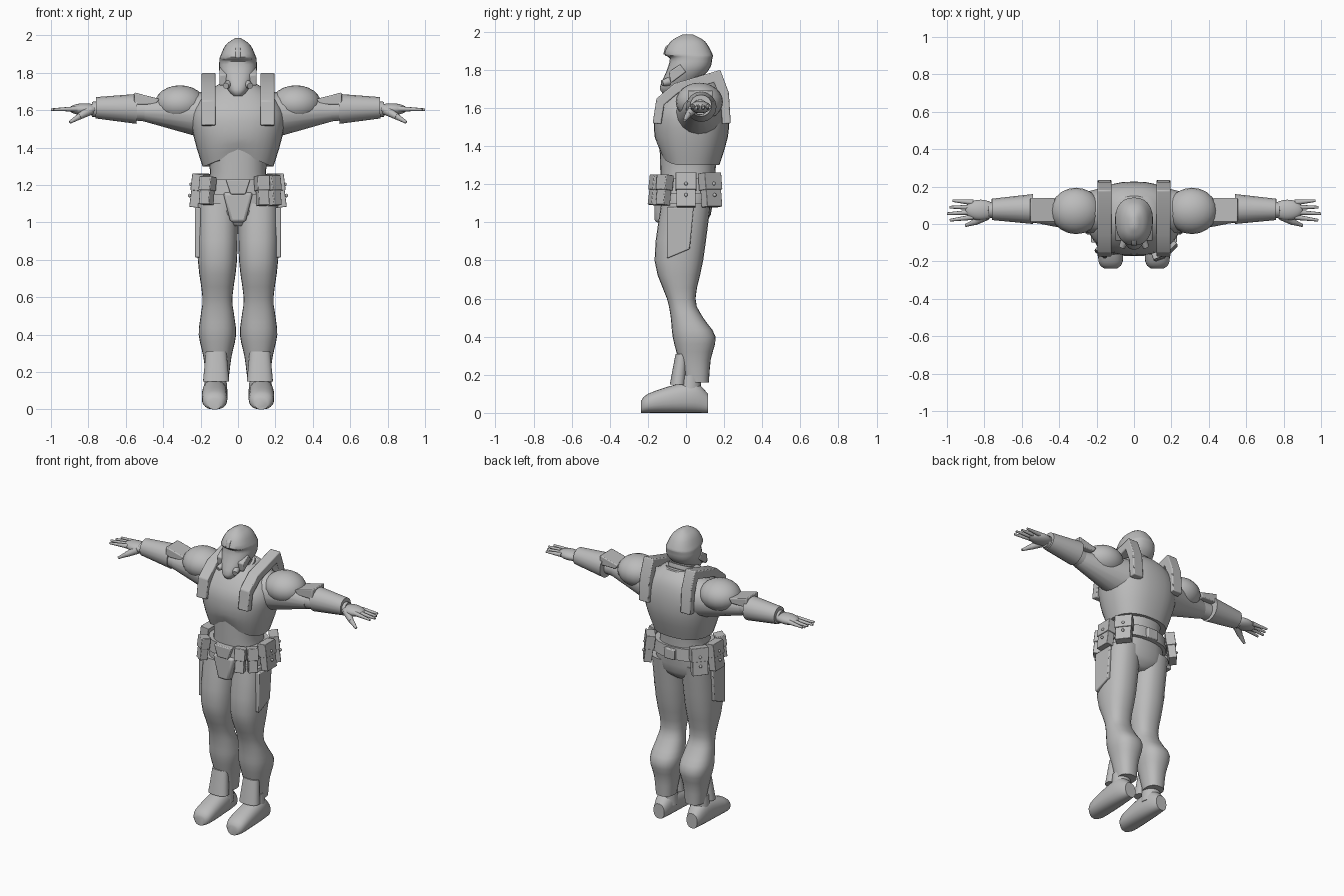
import bpy
import bmesh
import math
from mathutils import Matrix, Vector

starter = bpy.data.objects.get("Cube")
if starter:
    bpy.data.objects.remove(starter)

grey = bpy.data.materials.new("plain grey")
grey.use_nodes = True
tone = (.5, .5, .5, 1)
grey.diffuse_color = tone
grey.node_tree.nodes["Principled BSDF"].inputs["Base Color"].default_value = tone
parts = []


def finish(name, bm, pair=False, bevel=0):
    """Turn a bmesh into a named object, optionally bevelled and mirrored."""
    bmesh.ops.recalc_face_normals(bm, faces=bm.faces)
    mesh = bpy.data.meshes.new(name)
    bm.to_mesh(mesh)
    bm.free()
    mesh.materials.append(grey)
    obj = bpy.data.objects.new(name, mesh)
    bpy.context.collection.objects.link(obj)
    if bevel:
        modifier = obj.modifiers.new("soft edges", "BEVEL")
        modifier.width = bevel
        modifier.segments = 2
    if pair:
        obj.modifiers.new("other side", "MIRROR")
    parts.append(obj)


def bridge(bm, rings):
    """Skin a list of vertex rings and close both ends."""
    for low, high in zip(rings, rings[1:]):
        for k in range(len(low)):
            bm.faces.new((low[k - 1], low[k], high[k], high[k - 1]))
    bm.faces.new(rings[0])
    bm.faces.new(rings[-1])


def smooth_rows(rows, steps=3):
    """Ease through the key sections with a spline."""
    keys = [Vector(row) for row in rows]
    padded = [keys[0], *keys, keys[-1]]
    result = [keys[0]]
    for before, start, end, after in zip(padded, keys, keys[1:], padded[3:]):
        for step in range(steps):
            t = (step + 1) / steps
            rest = 1 - t
            leaving = (end - before) * (t * rest * rest / 2)
            arriving = (after - start) * (t * t * rest / 2)
            result.append(start.lerp(end, t * t * (rest + rest + 1)) + leaving - arriving)
    return result


def loft(name, axis, rows, side=0, sides=24, adjust=None):
    """Rounded body along an axis; a row is position, half width, near, far.
    A body standing off the centre line is mirrored."""
    bm = bmesh.new()
    rings = []
    for position, half, near, far in smooth_rows(rows):
        ring = []
        for k in range(sides):
            angle = math.tau * k / sides
            u, v = (math.copysign(abs(w) ** .85, w) for w in (math.cos(angle), math.sin(angle)))
            co = [side + half * u, (near + far + (far - near) * v) / 2]
            co.insert(axis, position)
            if adjust:
                co[2] += adjust(*co)
            ring.append(bm.verts.new(co))
        rings.append(ring)
    bridge(bm, rings)
    finish(name, bm, pair=bool(side))


def prism(name, axis, outline, start, end, pair=False, bevel=.006):
    """Extrude a flat outline along an axis."""
    bm = bmesh.new()
    rings = []
    for position in (start, end):
        ring = []
        for point in outline:
            co = list(point)
            co.insert(axis, position)
            ring.append(bm.verts.new(co))
        rings.append(ring)
    bridge(bm, rings)
    finish(name, bm, pair, bevel)


def rods(name, start, end, near_radius, far_radius, sides=16):
    """Mirrored pair of tapered rods."""
    bm = bmesh.new()
    start, end = Vector(start), Vector(end)
    turn = (end - start).to_track_quat("Z", "Y")
    rings = []
    for centre, radius in ((start, near_radius), (end, far_radius)):
        angles = [math.tau * k / sides for k in range(sides)]
        rings.append([bm.verts.new(centre + turn @ Vector(
            (radius * math.cos(a), radius * math.sin(a), 0))) for a in angles])
    bridge(bm, rings)
    finish(name, bm, pair=True)


def balls(name, centre, size):
    """Mirrored pair of ellipsoids."""
    bm = bmesh.new()
    frame = Matrix.LocRotScale(Vector(centre), None, Vector(size))
    bmesh.ops.create_uvsphere(bm, u_segments=20, v_segments=12, radius=1, matrix=frame)
    finish(name, bm, pair=True)


def pouch(name, x, y, facing, width, height, stud=False):
    """Belt pouch with a flap, leaning outward at the bottom.
    Studded pouches come in mirrored pairs."""
    frame = (Matrix.Translation((x, y, 1.17))
             @ Matrix.Rotation(math.radians(facing), 4, "Z")
             @ Matrix.Rotation(math.radians(-7), 4, "X"))
    bm = bmesh.new()
    flap = height / 2
    for size, lift in (((width, .05, height), 0),
                       ((width + .01, .06, flap), flap / 2)):
        shape = Matrix.LocRotScale(Vector((0, 0, lift)), None, Vector(size))
        bmesh.ops.create_cube(bm, size=1, matrix=frame @ shape)
    if stud:
        for lift in (-.03, .03):
            bmesh.ops.create_uvsphere(bm, u_segments=8, v_segments=6, radius=.01,
                                      matrix=frame @ Matrix.Translation((0, -.03, lift)))
    finish(name, bm, pair=stud, bevel=.004)


# Legs and boots
loft("trouser_legs", 2, [
    (.16, .06, -.01, .12), (.28, .075, -.04, .13), (.4, .1, -.07, .155),
    (.5, .09, -.08, .09), (.6, .08, -.1, .05), (.8, .105, -.165, .09),
    (1.1, .11, -.13, .13)], side=.11)
rods("ankles", (.12, .02, .08), (.12, .02, .2), .065, .055)
loft("boots", 1, [
    (-.237, .035, 0, .06), (-.2, .065, 0, .1), (-.05, .068, 0, .15),
    (.05, .06, 0, .16), (.115, .04, 0, .1)], side=.125)
loft("shin_guards", 2, [(.15, .07, -.085, 0), (.31, .055, -.055, .01)], side=.117)
prism("thigh_plates", 0, [(-.1, 1.08), (.04, 1.08), (.02, .86), (-.1, .81)], .2, .23, pair=True)

# Hips, waist and belt
loft("hips", 2, [(.98, .06, -.1, .08), (1.04, .19, -.13, .13), (1.2, .17, -.13, .15)])
loft("waist", 2, [(1.15, .17, -.13, .15), (1.27, .15, -.135, .155), (1.45, .17, -.14, .17)])
loft("belt", 2, [(1.15, .2, -.15, .17), (1.23, .19, -.145, .165)])
prism("buckle", 1, [(-.065, 1.23), (.065, 1.23), (.04, 1.15), (-.04, 1.15)], -.17, -.13)
prism("groin_guard", 1, [(-.08, 1.16), (.08, 1.16), (.04, 1), (-.04, 1)],
      -.165, -.1, bevel=.015)
prism("rear_buckle", 1, [(-.04, 1.22), (.04, 1.22), (.04, 1.15), (-.04, 1.15)], .14, .185)
pouch("side_pouches", .225, 0, 90, .1, .18, stud=True)
pouch("rear_pouches", .19, .13, 128, .1, .18, stud=True)
pouch("left_front_pouch", .13, -.16, 20, .06, .16)
pouch("left_outer_pouch", .19, -.115, 45, .06, .16)
pouch("right_front_pouch", -.165, -.14, -35, .065, .15)


# Chest armour with an arched lower front edge, and straps over it
def arch(x, y, z):
    if y > 0 or z > 1.45:
        return 0
    return max(0, 1 - abs(x) / .18) * (1.45 - z) / 2


loft("chest_armour", 2, [
    (1.3, .19, -.13, .175), (1.45, .235, -.165, .22), (1.58, .25, -.16, .225),
    (1.68, .19, -.1, .2), (1.74, .1, -.04, .15)], sides=32, adjust=arch)
pivot = Vector((.03, 1.5))
outer = [Vector(point) for point in (
    (-.175, 1.52), (-.155, 1.65), (-.06, 1.73), (.18, 1.8), (.225, 1.68), (.235, 1.52))]
inner = [pivot.lerp(point, .78) for point in reversed(outer)]
prism("shoulder_straps", 0, outer + inner, .12, .195, pair=True)


# Neck and a tilted collar, low at the front and high behind
def tilt(x, y, z):
    return y * .4


loft("neck", 2, [(1.64, .075, -.05, .1), (1.8, .07, -.05, .1)])
for label, grow, top in (("outer_collar", 0, 1.7), ("inner_collar", -.02, 1.73)):
    loft(label, 2, [(1.62, .13 + grow, -.1 - grow, .15 + grow),
                    (top, .11 + grow, -.09 - grow, .13 + grow)], adjust=tilt)

# Helmet with projecting brow and pointed jaw
loft("helmet", 2, [
    (1.675, .025, -.12, -.03), (1.71, .055, -.137, .03), (1.8, .098, -.1, .12),
    (1.86, .1, -.085, .138), (1.885, .096, -.115, .138), (1.95, .065, -.08, .1),
    (1.985, .015, -.02, .04)])
prism("brow_crest", 0, [(-.12, 1.88), (-.11, 1.92), (-.06, 1.96), (0, 1.98), (0, 1.9)],
      -.014, .014)
prism("jaw_plates", 0, [(-.09, 1.79), (-.03, 1.83), (0, 1.79), (-.08, 1.73)],
      .06, .1, pair=True)
rods("cheek_filters", (.05, -.09, 1.74), (.065, -.125, 1.73), .022, .016)

# Arms and their armour
rods("upper_arms", (.16, .065, 1.575), (.5, .055, 1.595), .13, .055)
rods("forearms", (.44, .055, 1.595), (.78, .075, 1.605), .06, .04)
balls("shoulder_pads", (.31, .07, 1.633), (.135, .124, .1))
rods("gauntlets", (.54, .08, 1.607), (.76, .078, 1.613), .08, .057)
prism("elbow_guards", 1, [(.42, 1.66), (.555, 1.695), (.555, 1.63), (.44, 1.63)],
      .01, .14, pair=True)

# Hands: palm, four spread fingers and a dropped thumb
balls("palms", (.82, .075, 1.605), (.085, .055, .032))
for k, label in enumerate(("index", "middle", "ring", "little")):
    rods(label + "_fingers", (.86, .037 + .026 * k, 1.607),
         (1 - .015 * abs(k - 1), .02 + .035 * k, 1.603), .015, .007, sides=10)
rods("thumb_bases", (.79, .045, 1.6), (.85, .01, 1.565), .026, .017)
rods("thumb_tips", (.845, .013, 1.568), (.9, -.008, 1.535), .017, .008)

# Smooth shading with sharp edges kept
bpy.ops.object.select_all(action="DESELECT")
for part in parts:
    part.select_set(True)
bpy.context.view_layer.objects.active = parts[0]
bpy.ops.object.shade_smooth_by_angle(angle=math.radians(40))
